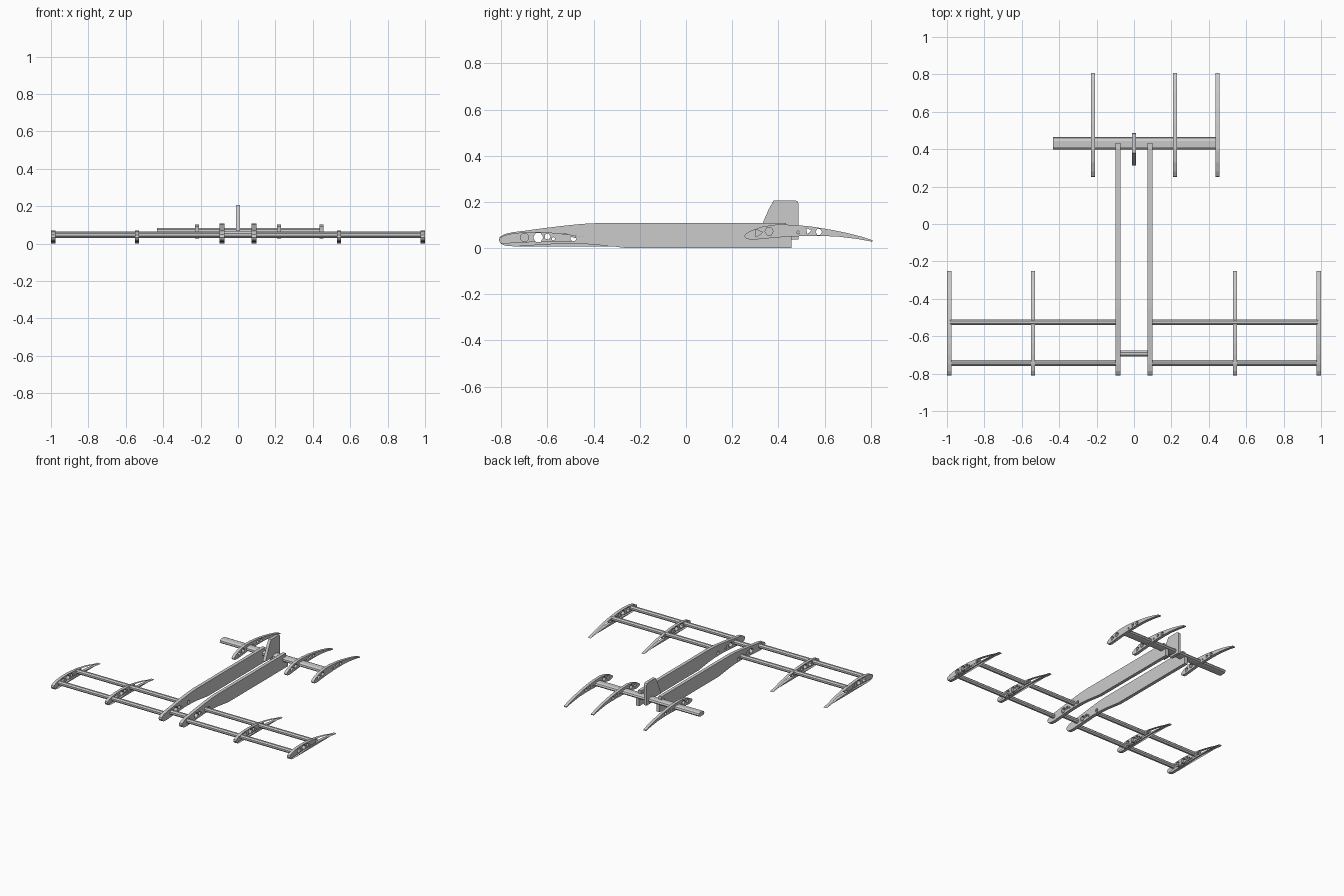
import bpy, bmesh, math
from mathutils import Matrix

grey = bpy.data.materials.new("light_grey")
grey.diffuse_color = (0.6, 0.6, 0.6, 1)

# local x, y, z -> world y, z, x
SIDEWAYS = Matrix(((0, 0, 1, 0), (1, 0, 0, 0), (0, 1, 0, 0), (0, 0, 0, 1)))


def disc(y, z, r, n, ry=None, turn=0.0):
    """Regular polygon in the side plane, optionally stretched."""
    return [(y + (ry or r) * math.cos(turn + 2 * math.pi * i / n),
             z + r * math.sin(turn + 2 * math.pi * i / n)) for i in range(n)]


def plate(name, x0, x1, outline, holes=()):
    """Side-view outline with cut-outs, extruded from x0 to x1."""
    cu = bpy.data.curves.new(name, 'CURVE')
    cu.dimensions = '2D'
    cu.fill_mode = 'BOTH'
    cu.extrude = (x1 - x0) / 2
    for loop in [outline, *holes]:
        sp = cu.splines.new('POLY')
        sp.points.add(len(loop) - 1)
        for p, (y, z) in zip(sp.points, loop):
            p.co = (y, z, 0, 1)
        sp.use_cyclic_u = True
    tmp = bpy.data.objects.new(name + "_curve", cu)
    bpy.context.collection.objects.link(tmp)
    dg = bpy.context.evaluated_depsgraph_get()
    me = bpy.data.meshes.new_from_object(tmp.evaluated_get(dg))
    bpy.data.objects.remove(tmp)
    me.transform(Matrix.Translation(((x0 + x1) / 2, 0, 0)) @ SIDEWAYS)
    bm = bmesh.new()
    bm.from_mesh(me)
    bmesh.ops.remove_doubles(bm, verts=bm.verts, dist=1e-5)
    bmesh.ops.recalc_face_normals(bm, faces=bm.faces)
    for f in bm.faces:
        f.smooth = False
    bm.to_mesh(me)
    bm.free()
    me.name = name
    me.materials.clear()
    me.materials.append(grey)
    ob = bpy.data.objects.new(name, me)
    bpy.context.collection.objects.link(ob)
    return ob


# Shared cambered underside, tail to nose
under = [(-0.257, 0.0), (-0.32, 0.008), (-0.38, 0.016), (-0.45, 0.021), (-0.53, 0.022),
         (-0.62, 0.017), (-0.70, 0.012), (-0.75, 0.008), (-0.785, 0.011),
         (-0.802, 0.019), (-0.81, 0.033)]
wing_top = [(-0.806, 0.045), (-0.785, 0.056), (-0.75, 0.064), (-0.70, 0.069), (-0.64, 0.070),
            (-0.57, 0.066), (-0.50, 0.058), (-0.43, 0.046), (-0.36, 0.030), (-0.30, 0.013),
            (-0.25, 0.003)]
lightening = [disc(-0.64, 0.046, 0.022, 6), disc(-0.60, 0.050, 0.014, 5),
              disc(-0.574, 0.040, 0.008, 5), disc(-0.488, 0.043, 0.014, 7)]
brace_hole = disc(-0.70, 0.046, 0.019, 8, turn=math.pi / 8)

# Fuselage side plates
plate_top = [(-0.807, 0.048), (-0.785, 0.061), (-0.75, 0.069), (-0.70, 0.075), (-0.62, 0.086),
             (-0.52, 0.098), (-0.45, 0.105), (-0.39, 0.108), (0.433, 0.108), (0.433, 0.085),
             (0.40, 0.083), (0.40, 0.055), (0.456, 0.055), (0.456, 0.0)]
for s, side in ((-1, "left"), (1, "right")):
    xs = sorted((s * 0.073, s * 0.098))
    plate("fuselage_" + side, *xs, under + plate_top, lightening)
    # Wing ribs
    for label, a, b in (("middle", 0.528, 0.550), ("tip", 0.977, 1.0)):
        xs = sorted((s * a, s * b))
        plate(f"wing_rib_{label}_{side}", *xs, under + wing_top, lightening + [brace_hole])
    # Wing spars
    xs = sorted((s * 0.085, s * 0.985))
    plate("front_spar_" + side, *xs, disc(-0.743, 0.046, 0.017, 8, 0.017, math.pi / 8))
    plate("rear_spar_" + side, *xs, disc(-0.525, 0.049, 0.017, 8, 0.017, math.pi / 8))

# Rod between the fuselage plates
plate("nose_brace", -0.075, 0.075, disc(-0.693, 0.047, 0.018, 8, turn=math.pi / 8))

# Tail ribs
tail_outline = [(0.252, 0.050), (0.262, 0.040), (0.29, 0.036), (0.35, 0.042), (0.42, 0.048),
                (0.50, 0.052), (0.58, 0.053), (0.66, 0.050), (0.74, 0.040), (0.808, 0.028),
                (0.808, 0.034), (0.76, 0.050), (0.70, 0.065), (0.62, 0.081), (0.54, 0.094),
                (0.46, 0.101), (0.39, 0.102), (0.33, 0.093), (0.28, 0.075), (0.257, 0.061)]
tail_holes = [disc(0.312, 0.066, 0.020, 3, turn=2.2), disc(0.36, 0.073, 0.018, 6),
              disc(0.486, 0.068, 0.007, 5), disc(0.53, 0.075, 0.015, 3, turn=0.2),
              disc(0.575, 0.070, 0.014, 6)]
for label, x in (("left", -0.22), ("right", 0.22), ("right_tip", 0.446)):
    plate("tail_rib_" + label, x - 0.011, x + 0.011, tail_outline, tail_holes)

# Flat rounded tail spar
plate("tail_spar", -0.432, 0.446,
      [(0.398, 0.062), (0.408, 0.053), (0.445, 0.053), (0.460, 0.058), (0.466, 0.067),
       (0.460, 0.078), (0.445, 0.084), (0.412, 0.083), (0.400, 0.075)])

# Upright fin
plate("fin", -0.011, 0.011,
      [(0.313, 0.066), (0.335, 0.115), (0.358, 0.168), (0.380, 0.207), (0.470, 0.207),
       (0.482, 0.203), (0.487, 0.193), (0.487, 0.038), (0.40, 0.038), (0.40, 0.066)])
